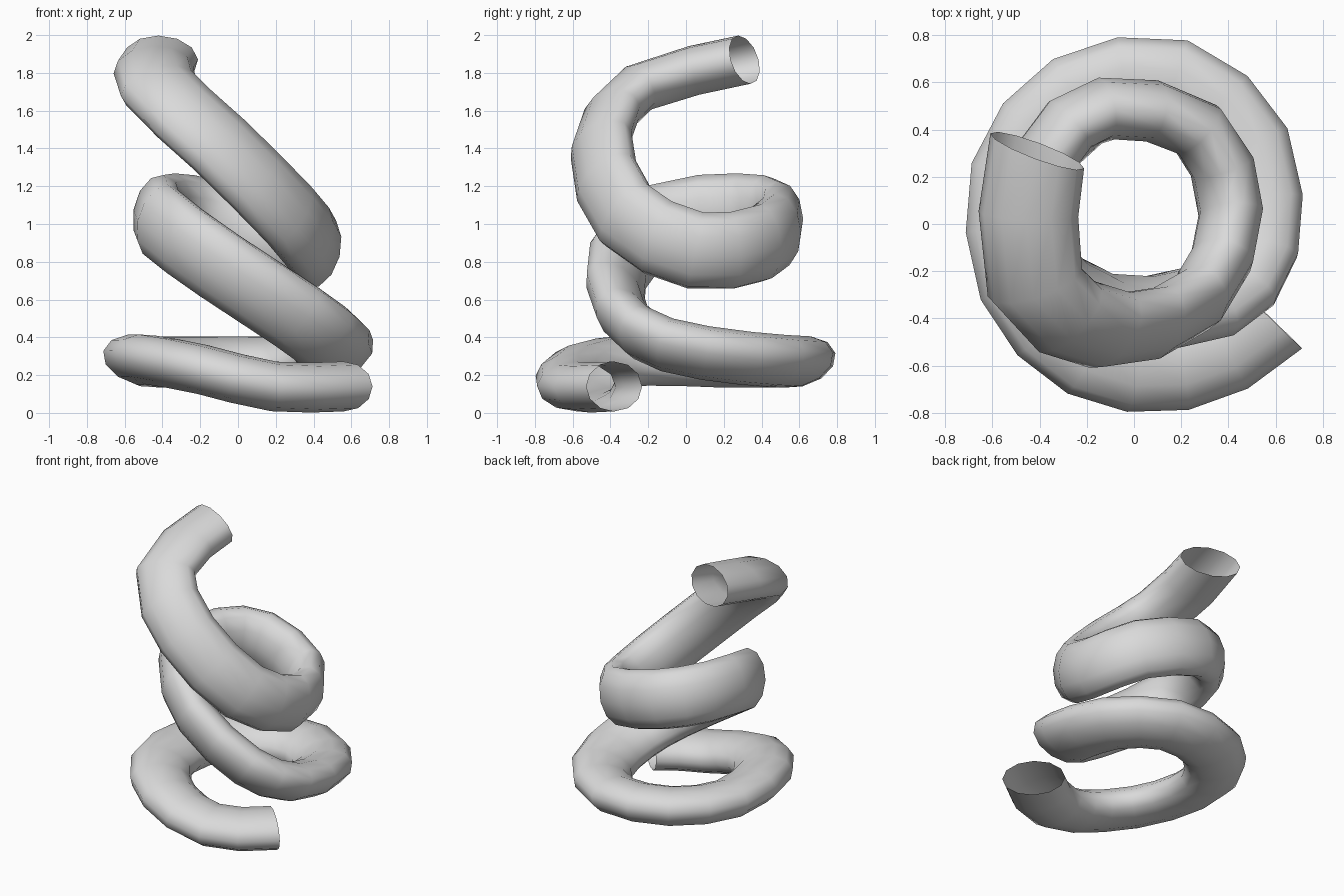
import bpy
import bmesh
from math import sin, cos, tau, pi, atan2
from mathutils import Vector, Quaternion

cube = bpy.data.objects.get("Cube")
if cube:
    bpy.data.objects.remove(cube, do_unlink=True)

# Guide points of the coil centre line in hundredths; first and last only steer the ends
GUIDE = [
    (80, 5, 15), (56, -38, 14), (19, -58, 14), (-19, -53, 23), (-46, -24, 28),
    (-49, 20, 27), (-24, 52, 27), (17, 58, 27), (47, 31, 29), (50, -10, 36),
    (31, -33, 51), (-10, -36, 78), (-41, -12, 101), (-37, 29, 106), (-13, 49, 102),
    (27, 40, 90), (41, 5, 86), (27, -32, 105), (-10, -45, 142), (-42, -25, 172),
    (-41, 31, 187), (-21, 31, 188),
]
STEPS = 2
SIDES = 12
HALF_WIDTH = 0.212
HALF_HEIGHT = 0.132
UP = Vector((0, 0, 1))


def spline_point(a, b, c, d, t):
    """Position and direction on a smooth curve from b to c."""
    k1, k2, k3 = c - a, 2 * a - 5 * b + 4 * c - d, 3 * b - a - 3 * c + d
    position = b + (k1 * t + k2 * t * t + k3 * t ** 3) / 2
    direction = k1 + 2 * k2 * t + 3 * k3 * t * t
    return position, direction.normalized()


def sample_path(points):
    path = []
    for i in range(1, len(points) - 2):
        for s in range(STEPS):
            path.append(spline_point(*points[i - 1:i + 3], s / STEPS))
    path.append(spline_point(*points[-4:], 1))
    return path


def carry_frames(path):
    """Carry the wide axis of the section along the path without twist."""
    wide = path[0][1].cross(UP).normalized()
    frames = [wide]
    for (_, before), (_, after) in zip(path, path[1:]):
        wide = before.rotation_difference(after) @ wide
        wide = (wide - after * wide.dot(after)).normalized()
        frames.append(wide)
    return frames


def build_tube(name, path, material):
    frames = carry_frames(path)
    # Small even twist that leaves the last opening level
    end_dir = path[-1][1]
    level = end_dir.cross(UP).normalized()
    error = atan2(frames[-1].cross(level).dot(end_dir), frames[-1].dot(level))
    error = (error + pi / 2) % pi - pi / 2

    bm = bmesh.new()
    rings = []
    for i, ((position, direction), wide) in enumerate(zip(path, frames)):
        wide = Quaternion(direction, error * i / (len(path) - 1)) @ wide
        tall = direction.cross(wide)
        rings.append([
            bm.verts.new(position
                         + wide * HALF_WIDTH * cos(tau * j / SIDES)
                         + tall * HALF_HEIGHT * sin(tau * j / SIDES))
            for j in range(SIDES)
        ])
    for low, high in zip(rings, rings[1:]):
        for j in range(SIDES):
            k = (j + 1) % SIDES
            bm.faces.new((low[j], low[k], high[k], high[j])).smooth = True

    mesh = bpy.data.meshes.new(name)
    bm.to_mesh(mesh)
    bm.free()
    mesh.materials.append(material)
    tube = bpy.data.objects.new(name, mesh)
    bpy.context.collection.objects.link(tube)
    return tube


# Single plain grey material
grey = bpy.data.materials.new("light_grey")
grey.use_nodes = True
colour = (0.7, 0.7, 0.7, 1)
grey.diffuse_color = colour
grey.node_tree.nodes["Principled BSDF"].inputs["Base Color"].default_value = colour

# Open-ended coiled tube
guide = [Vector(p) / 100 for p in GUIDE]
build_tube("coiled_tube", sample_path(guide), grey)
